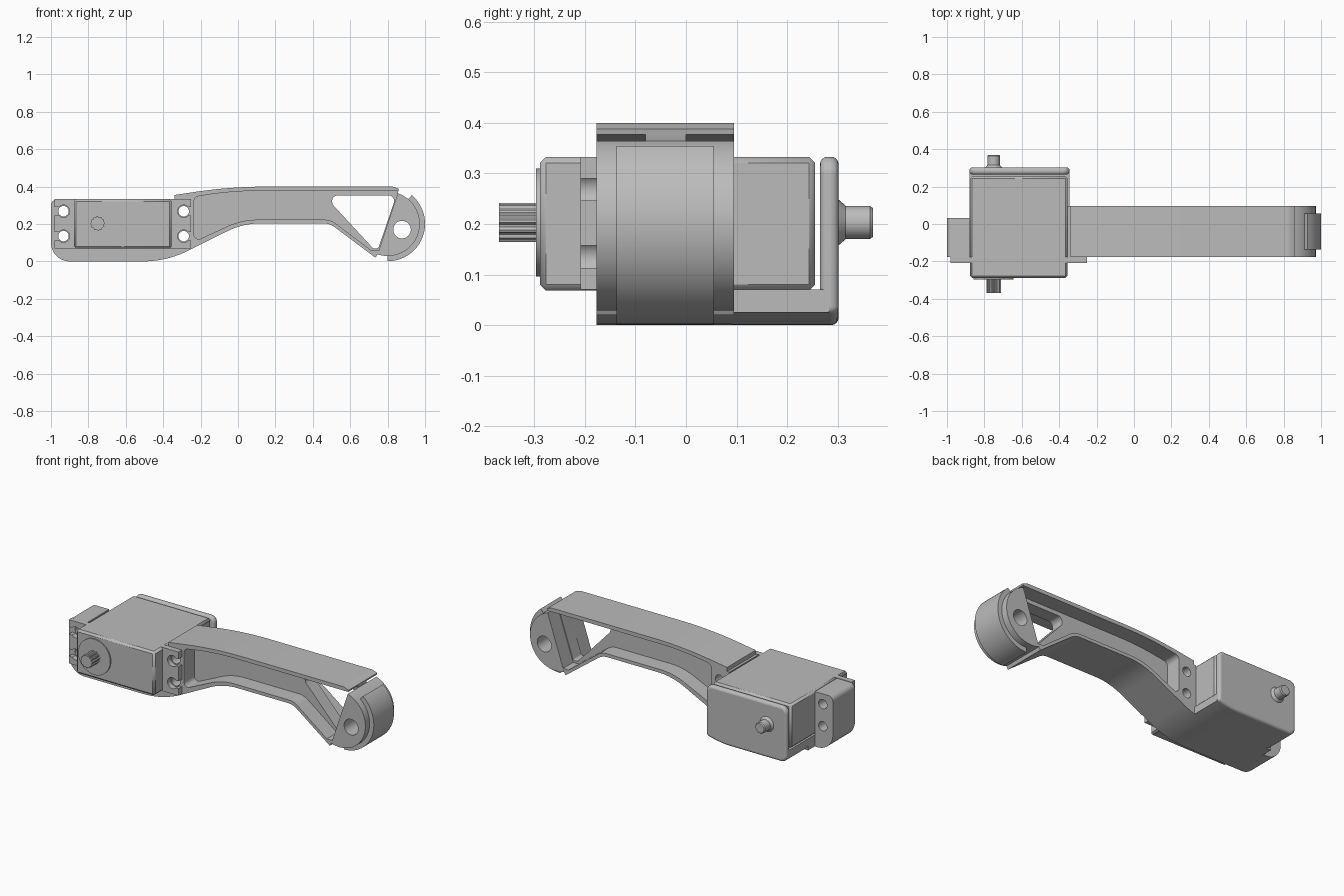
import bpy, bmesh
from math import sin, cos, tan, pi, radians, sqrt
from mathutils import Vector

if "Cube" in bpy.data.objects:
    bpy.data.objects.remove(bpy.data.objects["Cube"])

grey = bpy.data.materials.new("plain grey")
grey.use_nodes = True
COLOUR = (0.5, 0.5, 0.5, 1)
grey.diffuse_color = COLOUR
grey.node_tree.nodes["Principled BSDF"].inputs["Base Color"].default_value = COLOUR


def fillet(corners, steps=10):
    """Round each (x, z, radius) corner of an outline; no radius keeps it sharp."""
    out, n = [], len(corners)
    for i, c in enumerate(corners):
        p = Vector(c[:2])
        if len(c) < 3:
            out.append(p)
            continue
        r = c[2]
        a = (Vector(corners[i - 1][:2]) - p).normalized()
        b = (Vector(corners[(i + 1) % n][:2]) - p).normalized()
        half = a.angle(b) / 2
        centre = p + (a + b).normalized() * (r / sin(half))
        v1 = (p + a * (r / tan(half)) - centre).normalized()
        v2 = (p + b * (r / tan(half)) - centre).normalized()
        for k in range(steps + 1):
            f = k / steps
            out.append(centre + (v1 * (1 - f) + v2 * f).normalized() * r)
    return out


def arc(cx, cz, r, start, end, n=40):
    return [(cx + r * cos(radians(start + (end - start) * i / n)),
             cz + r * sin(radians(start + (end - start) * i / n))) for i in range(n + 1)]


def circle(cx, cz, r, n=32):
    return arc(cx, cz, r, 0, 360, n)[:-1]


def rect(x0, x1, z0, z1):
    return [(x0, z0), (x1, z0), (x1, z1), (x0, z1)]


def loft(name, rings):
    """Join matching outlines, each given as (y, points), into a closed solid."""
    bm = bmesh.new()
    loops = [[bm.verts.new((p[0], y, p[1])) for p in pts] for y, pts in rings]
    for lo, hi in zip(loops, loops[1:]):
        for i in range(len(lo)):
            j = (i + 1) % len(lo)
            bm.faces.new((lo[i], lo[j], hi[j], hi[i]))
    bm.faces.new(loops[0])
    bm.faces.new(loops[-1])
    bmesh.ops.recalc_face_normals(bm, faces=bm.faces[:])
    mesh = bpy.data.meshes.new(name)
    bm.to_mesh(mesh)
    bm.free()
    mesh.materials.append(grey)
    obj = bpy.data.objects.new(name, mesh)
    bpy.context.collection.objects.link(obj)
    return obj


def prism(name, pts, y0, y1):
    return loft(name, [(y0, pts), (y1, pts)])


def cut(obj, *shapes):
    """Subtract prisms given as (points, y0, y1)."""
    for pts, y0, y1 in shapes:
        cutter = prism("cutter", pts, y0, y1)
        cutter.hide_render = True
        mod = obj.modifiers.new("cut", 'BOOLEAN')
        mod.operation, mod.solver, mod.object = 'DIFFERENCE', 'EXACT', cutter
        bpy.context.view_layer.update()
        deps = bpy.context.evaluated_depsgraph_get()
        mesh = bpy.data.meshes.new_from_object(obj.evaluated_get(deps))
        obj.modifiers.clear()
        obj.data = mesh
        bpy.data.objects.remove(cutter)


def bevel(obj, width, segments):
    mod = obj.modifiers.new("bevel", 'BEVEL')
    mod.width, mod.segments = width, segments
    mod.limit_method, mod.angle_limit = 'ANGLE', radians(40)


FRONT, BACK = -0.177, 0.095
AXIS = (-0.75, 0.203)
SCREWS = [(x, z) for x in (-0.933, -0.29) for z in (0.135, 0.268)]

# Arm with the cradle for the motor at its left end
arm = prism("arm_frame", fillet([
    (-1, 0, 0.1), (-0.38, 0, 0.55), (0.026, 0.203, 0.4), (0.49, 0.203, 0.1),
    (0.735, 0.02), (0.745, 0.037), (0.855, 0.365), (0.86, 0.388), (0.83, 0.4, 0.05),
    (-0.04, 0.4, 2.6), (-0.34, 0.355), (-0.34, 0.33), (-0.355, 0.33),
    (-0.355, 0.07), (-0.88, 0.07), (-0.88, 0.33), (-1, 0.33, 0.03)]), FRONT, BACK)
pocket = fillet([
    (-0.235, 0.105, 0.025), (0.02, 0.223, 0.38), (0.495, 0.223, 0.1),
    (0.715, 0.057), (0.9, 0.057), (0.9, 0.377), (-0.03, 0.377, 1.8), (-0.235, 0.345, 0.03)])
window = fillet([
    (0.5, 0.353, 0.03), (0.505, 0.305, 0.03), (0.722, 0.07, 0.015),
    (0.75, 0.07, 0.012), (0.847, 0.353, 0.03)])
cut(arm, (pocket, -0.4, -0.08), (pocket, 0, 0.4), (window, -0.4, 0.4),
    (rect(-1.1, -0.88, -0.1, 0.5), 0.032, 0.4),
    *[(circle(x, z, 0.028), -0.4, 0.4) for x, z in SCREWS])

# Knuckle: a half disc with a larger, narrower lug around it
PIVOT = (circle(0.877, 0.17, 0.047), -0.4, 0.4)
knuckle = prism("knuckle", arc(0.8, 0.201, 0.172, -108.5, 71.5), FRONT, BACK)
lug = prism("knuckle_lug", arc(0.8, 0.201, 0.2, -90, 50) + arc(0.8, 0.201, 0.165, 50, -90),
            -0.137, 0.055)
cut(knuckle, PIVOT)

# Motor body and its mounting ears with open screw slots
body = prism("motor_body", rect(-0.877, -0.355, 0.068, 0.333), -0.289, 0.255)
bevel(body, 0.012, 1)
ears = prism("mounting_ears", rect(-0.98, -0.25, 0.07, 0.333), -0.209, FRONT)
slots = []
for x, z in SCREWS:
    slots.append((circle(x, z, 0.033), -0.4, -0.15))
    outer = (-1.1, x) if x < -0.5 else (x, -0.1)
    slots.append((rect(*outer, z - 0.022, z + 0.022), -0.4, -0.15))
cut(ears, *slots)

# Round output boss and splined shaft on the front
prism("output_boss", circle(*AXIS, 0.107, 48), -0.297, -0.28)
teeth = [(AXIS[0] + (0.039 - 0.005 * (i // 2 % 2)) * cos(i * pi / 24),
          AXIS[1] + (0.039 - 0.005 * (i // 2 % 2)) * sin(i * pi / 24)) for i in range(48)]
prism("output_spline", teeth, -0.37, -0.29)

# Back cover and the floor joining it to the arm, following the arm's underside
under = [(x, 0.55 - sqrt(0.55 ** 2 - (x + 0.51) ** 2))
         for x in [-0.51 + 0.165 * i / 8 for i in range(9)]]
cover = prism("back_cover", fillet([(-0.88, 0, 0.04)] + under[:-1] + [
    (*under[-1], 0.015), (-0.345, 0.333, 0.035), (-0.88, 0.333, 0.04)]), 0.265, 0.302)
bevel(cover, 0.016, 4)
prism("cover_floor", fillet([(-0.88, 0, 0.04)] + under + [(-0.345, 0.07), (-0.88, 0.07)]),
      BACK - 0.005, 0.283)

# Idler pin with a flared foot on the back
loft("idler_pin", [(y, circle(*AXIS, r)) for y, r in
                   ((0.295, 0.046), (0.302, 0.045), (0.316, 0.033), (0.364, 0.033), (0.37, 0.028))])

# Smooth the curved surfaces, keeping real edges sharp
parts = [o for o in bpy.context.collection.objects if o.type == 'MESH'
         and o.data.materials and o.data.materials[0] == grey]
bpy.ops.object.select_all(action='DESELECT')
for o in parts:
    o.select_set(True)
bpy.context.view_layer.objects.active = arm
bpy.ops.object.shade_smooth_by_angle(angle=radians(30))
